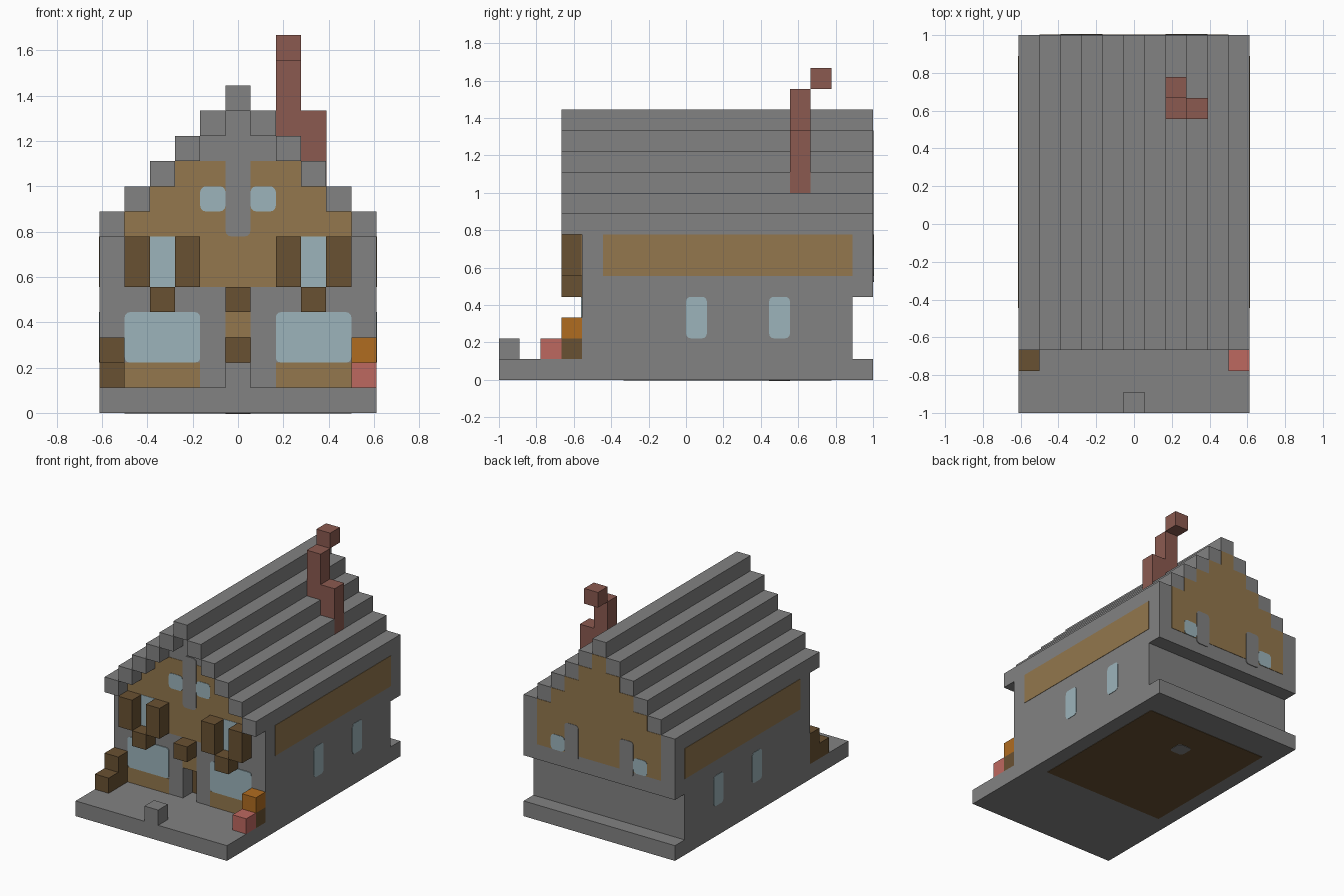
import bpy
import bmesh

if "Cube" in bpy.data.objects:
    bpy.data.objects.remove(bpy.data.objects["Cube"], do_unlink=True)

U = 1 / 9            # one building block
THIN = 0.025         # thickness of one painted layer, in blocks


def material(name, rgb):
    lin = [((c / 255 + 0.055) / 1.055) ** 2.4 for c in rgb]
    m = bpy.data.materials.new(name)
    m.use_nodes = True
    m.diffuse_color = (*lin, 1)
    m.node_tree.nodes["Principled BSDF"].inputs["Base Color"].default_value = (*lin, 1)
    return m


STONE = material("grey stone", (130, 130, 130))
TIMBER = material("tan timber", (147, 119, 77))
GLASS = material("pale blue glass", (156, 180, 187))
WOOD = material("dark brown wood", (105, 81, 50))
BRICK = material("red brick", (139, 90, 80))
ORANGE = material("orange bloom", (176, 108, 32))
PINK = material("pink bloom", (190, 104, 96))


def prism(name, mat, pts, axis, lo, hi, rounding=0):
    """Extrude a 2D outline along an axis, in block units."""
    place = {"x": lambda a, b, t: (t, a, b),
             "y": lambda a, b, t: (a, t, b),
             "z": lambda a, b, t: (a, b, t)}[axis]
    bm = bmesh.new()
    ends = [[bm.verts.new([c * U for c in place(a, b, t)]) for a, b in pts] for t in (lo, hi)]
    n = len(pts)
    for end in ends:
        bm.faces.new(end)
    for i in range(n):
        j = (i + 1) % n
        bm.faces.new((ends[0][i], ends[0][j], ends[1][j], ends[1][i]))
    if rounding:
        corners = [bm.edges.get((ends[0][i], ends[1][i])) for i in range(n)]
        bmesh.ops.bevel(bm, geom=corners, offset=rounding * U, segments=3,
                        profile=0.5, affect="EDGES")
    bmesh.ops.recalc_face_normals(bm, faces=bm.faces)
    me = bpy.data.meshes.new(name)
    bm.to_mesh(me)
    bm.free()
    me.materials.append(mat)
    ob = bpy.data.objects.new(name, me)
    bpy.context.collection.objects.link(ob)
    return ob


def rect(a0, a1, b0, b1):
    return [(a0, b0), (a1, b0), (a1, b1), (a0, b1)]


def box(name, mat, x, y, z):
    return prism(name, mat, rect(*x, *y), "z", *z)


def panel(name, mat, pts, axis, at, out, layer=1, rounding=0):
    """Thin painted plate on a wall; out is the outward direction."""
    lo, hi = sorted((at, at + out * layer * THIN))
    return prism(name, mat, pts, axis, lo, hi, rounding)


def stepped(bottom, first, cap=12):
    """Mirrored staircase outline rising towards the middle."""
    right = [(first + 0.5, bottom)]
    for k in range(first, -1, -1):
        top = min(12 - k, cap)
        right += [(k + 0.5, top)]
        if k and min(13 - k, cap) > top:
            right += [(k - 0.5, top)]
        elif k:
            break
    # a capped staircase ends in one flat top
    right = [p for i, p in enumerate(right) if p not in right[:i]]
    return right + [(-x, z) for x, z in reversed(right)]


# Base and walls, with a recessed doorway
box("base", STONE, (-5.5, 5.5), (-9, 9), (0, 1))
doorway = [(-5.5, -5), (-0.5, -5), (-0.5, -4), (0.5, -4), (0.5, -5), (5.5, -5), (5.5, 8), (-5.5, 8)]
prism("lower_walls", STONE, doorway, "z", 1, 3)
box("wall_course", STONE, (-5.5, 5.5), (-5, 8), (3, 4))
prism("upper_walls", STONE, stepped(4, 5), "y", -5, 9)

# Roof beams
for k in range(-5, 6):
    h = 12 - abs(k)
    box(f"roof_beam_{k + 6}", STONE, (k - 0.5, k + 0.5), (-6, 9), (h, h + 1))

# Chimney
e = 0.02
box("chimney_foot", BRICK, (2.5, 3.5 + e), (5, 6), (9, 12))
box("chimney_stack", BRICK, (1.5, 2.5), (5, 6), (10, 14))
box("chimney_top", BRICK, (1.5, 2.5), (6, 7), (14, 15))

# Front: timber, door and middle post
panel("front_timber", TIMBER, stepped(5, 4, 10), "y", -5, -1)
panel("front_post", STONE, rect(-0.5, 0.5, 7, 10.4), "y", -5, -1, 2, 0.25)
panel("door", WOOD, rect(-0.5, 0.5, 1, 3), "y", -4, -1)
panel("door_head", TIMBER, rect(-0.5, 0.5, 3, 4), "y", -5, -1)
box("door_lintel", WOOD, (-0.5, 0.5), (-6, -5), (4, 5))
box("path_stone", STONE, (-0.5, 0.5), (-9, -8), (1, 2))

# Paired parts on the front, back and sides
for side, s in (("right", -1), ("left", 1)):
    def span(a, b):
        return tuple(sorted((s * a, s * b)))

    panel(f"shop_window_{side}", GLASS, rect(*span(1.5, 4.5), 2, 4), "y", -5, -1, 2, 0.2)
    panel(f"sill_timber_{side}", TIMBER, rect(*span(1.5, 4.5), 1, 2), "y", -5, -1)
    panel(f"upper_window_{side}", GLASS, rect(*span(2.5, 3.5), 5, 7), "y", -5, -1, 2)
    panel(f"attic_window_{side}", GLASS, rect(*span(0.5, 1.5), 8, 9), "y", -5, -1, 2, 0.22)
    for part, a in (("inner", 1.5), ("outer", 3.5)):
        box(f"{part}_shutter_{side}", WOOD, span(a, a + 1), (-6, -5), (5, 7))
    box(f"window_box_{side}", WOOD, span(2.5, 3.5), (-6, -5), (4, 5))

    panel(f"side_timber_{side}", TIMBER, rect(-4, 8, 5, 7), "x", s * 5.5, s)
    for i, y in enumerate((0, 4)):
        panel(f"side_window_{side}_{i + 1}", GLASS, rect(y, y + 1, 2, 4), "x", s * 5.5, s, 1, 0.22)

    panel(f"back_post_{side}", STONE, rect(*span(1.5, 2.5), 4.7, 7), "y", 9, 1, 2, 0.22)
    panel(f"back_window_{side}", GLASS, rect(*span(2.5, 3.5), 5, 6), "y", 9, 1, 2, 0.22)

panel("back_timber", TIMBER, stepped(5, 4), "y", 9, 1)

# Planters by the front corners
box("right_planter_tall", WOOD, (-5.5, -4.5), (-6, -5), (1, 3))
box("right_planter_low", WOOD, (-5.5, -4.5), (-7, -6), (1, 2))
box("left_planter", WOOD, (4.5, 5.5), (-6, -5), (1, 2))
box("left_planter_orange", ORANGE, (4.5, 5.5), (-6, -5), (2, 3))
box("left_planter_pink", PINK, (4.5, 5.5), (-7, -6), (1, 2))

# Floor seen underneath
panel("floor_boards", WOOD, rect(-4.5, 4.5, -3, 7), "z", 0, -1)
panel("floor_stone", STONE, rect(-0.5, 0.5, 4, 5), "z", 0, -1, 2, 0.22)
